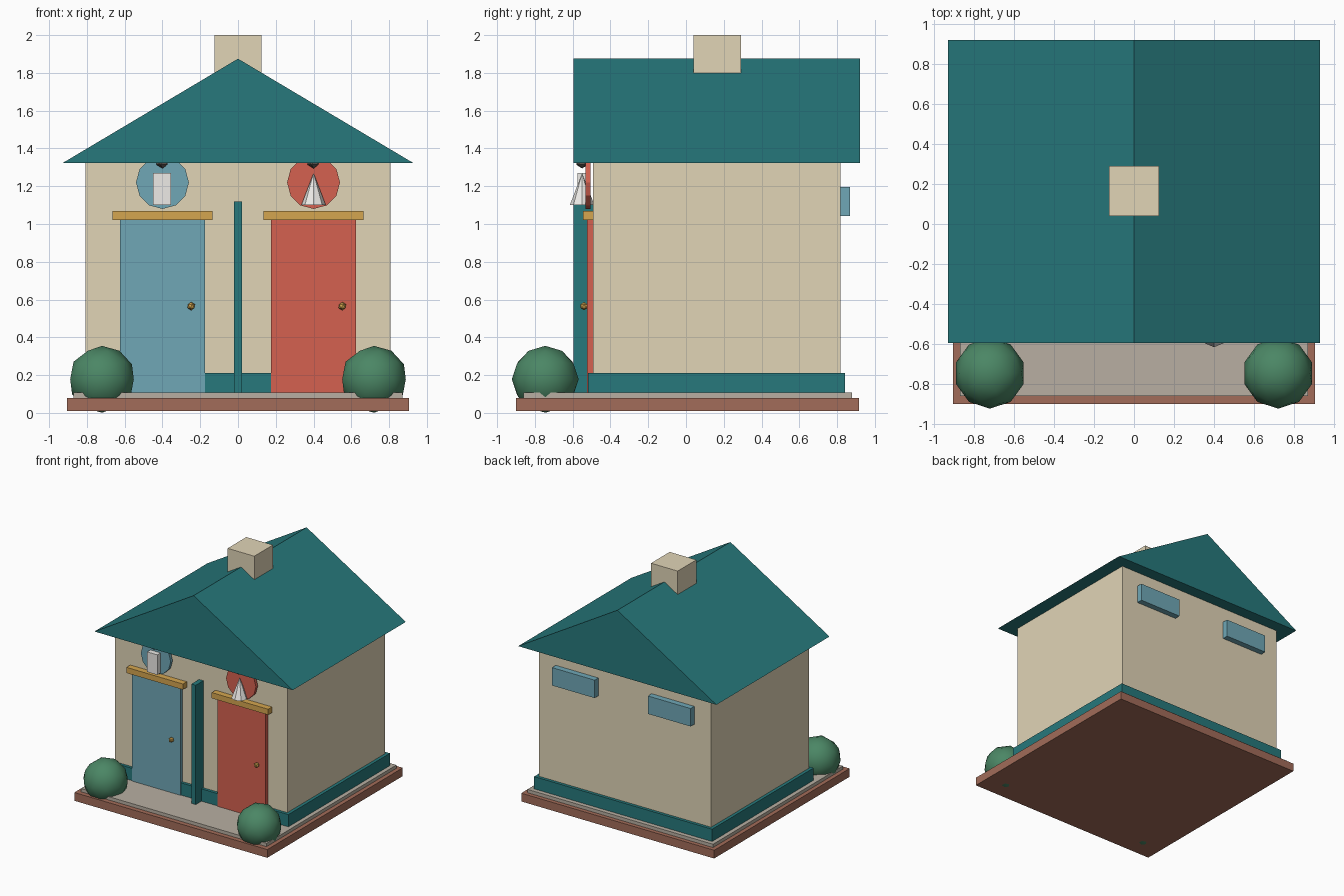
import bpy, bmesh
from math import pi
from mathutils import Matrix

if "Cube" in bpy.data.objects:
    bpy.data.objects.remove(bpy.data.objects["Cube"])

COLORS = {
    "brick": (0.36, 0.15, 0.10), "stone": (0.48, 0.43, 0.36),
    "teal": (0.02, 0.19, 0.20), "cream": (0.75, 0.66, 0.47),
    "blue": (0.16, 0.39, 0.47), "red": (0.66, 0.12, 0.08),
    "gold": (0.66, 0.38, 0.08), "white": (0.85, 0.83, 0.80),
    "bronze": (0.15, 0.12, 0.10), "green": (0.07, 0.24, 0.13),
}
mats = {}
for key, rgb in COLORS.items():
    mats[key] = bpy.data.materials.new(key)
    mats[key].diffuse_color = (*rgb, 1)


def finish(name, bm, color, smooth=False):
    bmesh.ops.recalc_face_normals(bm, faces=bm.faces)
    mesh = bpy.data.meshes.new(name)
    for f in bm.faces:
        f.smooth = smooth
    bm.to_mesh(mesh)
    bm.free()
    ob = bpy.data.objects.new(name, mesh)
    mesh.materials.append(mats[color])
    bpy.context.collection.objects.link(ob)
    return ob


def box(name, x, y, z, color):
    bm = bmesh.new()
    mid = [(a + b) / 2 for a, b in (x, y, z)]
    size = [b - a for a, b in (x, y, z)]
    bmesh.ops.create_cube(bm, size=1, matrix=Matrix.Translation(mid) @ Matrix.Diagonal((*size, 1)))
    return finish(name, bm, color)


def ball(name, loc, r, color, sub=2, smooth=False):
    bm = bmesh.new()
    bmesh.ops.create_icosphere(bm, subdivisions=sub, radius=r, matrix=Matrix.Translation(loc))
    return finish(name, bm, color, smooth)


def cone(name, loc, r1, r2, depth, sides, color, rot=Matrix()):
    bm = bmesh.new()
    bmesh.ops.create_cone(bm, cap_ends=True, segments=sides, radius1=r1, radius2=r2,
                          depth=depth, matrix=Matrix.Translation(loc) @ rot)
    return finish(name, bm, color)


# Ground slabs, plinth and walls
box("base_edge", (-0.905, 0.905), (-0.9, 0.915), (0.01, 0.08), "brick")
box("paving", (-0.87, 0.87), (-0.86, 0.88), (0.07, 0.108), "stone")
box("plinth", (-0.835, 0.835), (-0.518, 0.843), (0.1, 0.212), "teal")
box("walls", (-0.808, 0.808), (-0.493, 0.817), (0.1, 1.33), "cream")

# Gable roof
bm = bmesh.new()
front = [bm.verts.new(p) for p in ((-0.93, -0.595, 1.322), (0.93, -0.595, 1.322), (0, -0.595, 1.875))]
face = bm.faces.new(front)
ext = bmesh.ops.extrude_face_region(bm, geom=[face], use_keep_orig=True)
bmesh.ops.translate(bm, vec=(0, 1.515, 0),
                    verts=[g for g in ext["geom"] if isinstance(g, bmesh.types.BMVert)])
finish("roof", bm, "teal")
box("chimney", (-0.125, 0.125), (0.04, 0.29), (1.65, 2.0), "cream")

# Screen between the doors
box("divider_screen", (-0.02, 0.02), (-0.595, -0.49), (0.105, 1.12), "teal")

# Both entrances with sign, rear window and bush
for side, s, color in (("left", -1, "blue"), ("right", 1, "red")):
    cx = 0.4 * s
    box(side + "_door", (cx - 0.226, cx + 0.226), (-0.524, -0.485), (0.105, 1.025), color)
    box(side + "_lintel", (cx - 0.265, cx + 0.265), (-0.545, -0.485), (1.022, 1.07), "gold")
    ball(side + "_knob", (cx + 0.152, -0.54, 0.565), 0.022, "gold", 1)
    cone(side + "_sign_disc", (cx, -0.518, 1.22), 0.14, 0.14, 0.026, 12, color,
         Matrix.Rotation(pi / 2, 4, "X"))
    ball(side + "_sign_head", (cx, -0.55, 1.33), 0.036, "bronze", 1)
    wx = 0.45 * s
    box(side + "_rear_window", (wx - 0.2, wx + 0.2), (0.81, 0.867), (1.043, 1.195), "blue")
    ball(side + "_bush", (0.72 * s, -0.745, 0.178), 0.177, "green", 2, True)

# Sign figures
box("left_sign_body", (-0.45, -0.355), (-0.575, -0.525), (1.1, 1.27), "white")
cone("right_sign_body", (0.4, -0.55, 1.185), 0.065, 0, 0.17, 8, "white")

for m in bpy.data.materials:
    if m.users and not m.is_grease_pencil:
        m.use_nodes = True
        m.node_tree.nodes["Principled BSDF"].inputs["Base Color"].default_value = m.diffuse_color
